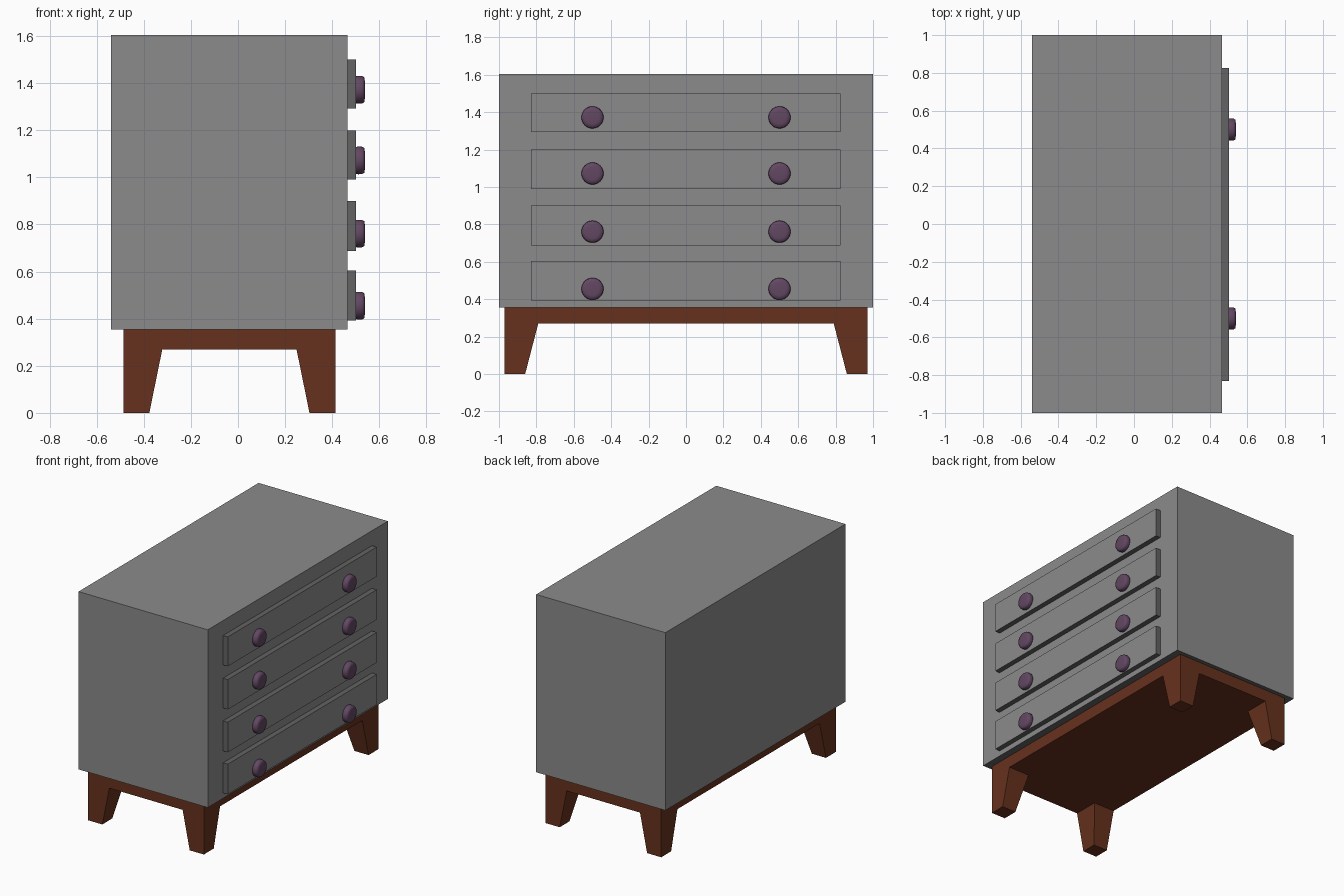
import bpy
import bmesh
from math import radians

if "Cube" in bpy.data.objects:
    bpy.data.objects.remove(bpy.data.objects["Cube"])


def material(name, rgb):
    mat = bpy.data.materials.new(name)
    mat.diffuse_color = (*rgb, 1)
    mat.use_nodes = True
    mat.node_tree.nodes["Principled BSDF"].inputs["Base Color"].default_value = mat.diffuse_color
    return mat


def make_object(name, bm, *mats):
    bmesh.ops.recalc_face_normals(bm, faces=bm.faces)
    mesh = bpy.data.meshes.new(name)
    bm.to_mesh(mesh)
    bm.free()
    obj = bpy.data.objects.new(name, mesh)
    bpy.context.collection.objects.link(obj)
    for mat in mats:
        mesh.materials.append(mat)
    return obj


def box(name, x, y, z, *mats, is_second=None):
    # is_second picks, by face normal, the faces that take the second material
    bm = bmesh.new()
    bmesh.ops.create_cube(bm, size=1)
    for v in bm.verts:
        v.co = [lo if c < 0 else hi for c, (lo, hi) in zip(v.co, (x, y, z))]
    bm.normal_update()
    if is_second:
        for f in bm.faces:
            f.material_index = int(is_second(f.normal))
    return make_object(name, bm, *mats)


def leg(name, sx, sy, mat):
    # Outer corner stays vertical, the two inner sides slant outwards to the foot
    bm = bmesh.new()
    rings = []
    for z, wx, wy in ((0, 0.11, 0.11), (0.27, 0.165, 0.18)):
        x0, y0 = BASE_X + sx * BASE_HALF_X, sy * BASE_HALF_Y
        x1, y1 = x0 - sx * wx, y0 - sy * wy
        rings.append([bm.verts.new((x, y, z))
                      for x, y in ((x0, y0), (x1, y0), (x1, y1), (x0, y1))])
    low, high = rings
    bm.faces.new(low)
    bm.faces.new(high)
    for i in range(4):
        j = (i + 1) % 4
        bm.faces.new((low[i], low[j], high[j], high[i]))
    return make_object(name, bm, mat)


def knob(name, y, z, mat, sides=32):
    # Soft-edged disc lathed around the x axis
    bm = bmesh.new()
    profile = [bm.verts.new((x, 0, r)) for x, r in
               ((0.495, 0), (0.495, 0.056), (0.51, 0.059),
                (0.527, 0.058), (0.536, 0.053), (0.539, 0.035), (0.54, 0))]
    edges = [bm.edges.new(pair) for pair in zip(profile, profile[1:])]
    bmesh.ops.spin(bm, geom=profile + edges, cent=(0, 0, 0), axis=(1, 0, 0),
                   angle=radians(360), steps=sides)
    bmesh.ops.remove_doubles(bm, verts=bm.verts, dist=0.0005)
    obj = make_object(name, bm, mat)
    obj.location = (0, y, z)
    obj.select_set(True)
    bpy.context.view_layer.objects.active = obj
    bpy.ops.object.shade_smooth_by_angle(angle=radians(80))
    obj.select_set(False)
    return obj


wood = material("brown_wood", (0.135, 0.031, 0.013))
purple = material("purple_knob", (0.122, 0.063, 0.122))
grey = material("grey_paint", (0.258, 0.258, 0.258))
dark_grey = material("dark_grey_edge", (0.125, 0.125, 0.125))
BASE_X, BASE_HALF_X, BASE_HALF_Y = -0.0365, 0.45, 0.97

# Cabinet body with a darker underside
box("cabinet_body", (-0.54, 0.465), (-1, 1), (0.355, 1.605), grey, dark_grey,
    is_second=lambda n: n.z < -0.5)

# Base slab and four tapered legs
box("base_slab", (BASE_X - BASE_HALF_X, BASE_X + BASE_HALF_X),
    (-BASE_HALF_Y, BASE_HALF_Y), (0.27, 0.355), wood)
for sx, side_x in ((-1, "back"), (1, "front")):
    for sy, side_y in ((-1, "left"), (1, "right")):
        leg(f"{side_x}_{side_y}_leg", sx, sy, wood)

# Drawer fronts with darker edges, each with two knobs
rows = ((0.393, 0.605, 0.455), (0.688, 0.90, 0.761),
        (0.99, 1.20, 1.072), (1.293, 1.50, 1.372))
for i, (z0, z1, knob_z) in enumerate(rows, 1):
    box(f"drawer_front_{i}", (0.46, 0.502), (-0.83, 0.825), (z0, z1),
        grey, dark_grey, is_second=lambda n: n.x < 0.5)
    for y, side in ((-0.5, "left"), (0.5, "right")):
        knob(f"drawer_knob_{i}_{side}", y, knob_z, purple)
